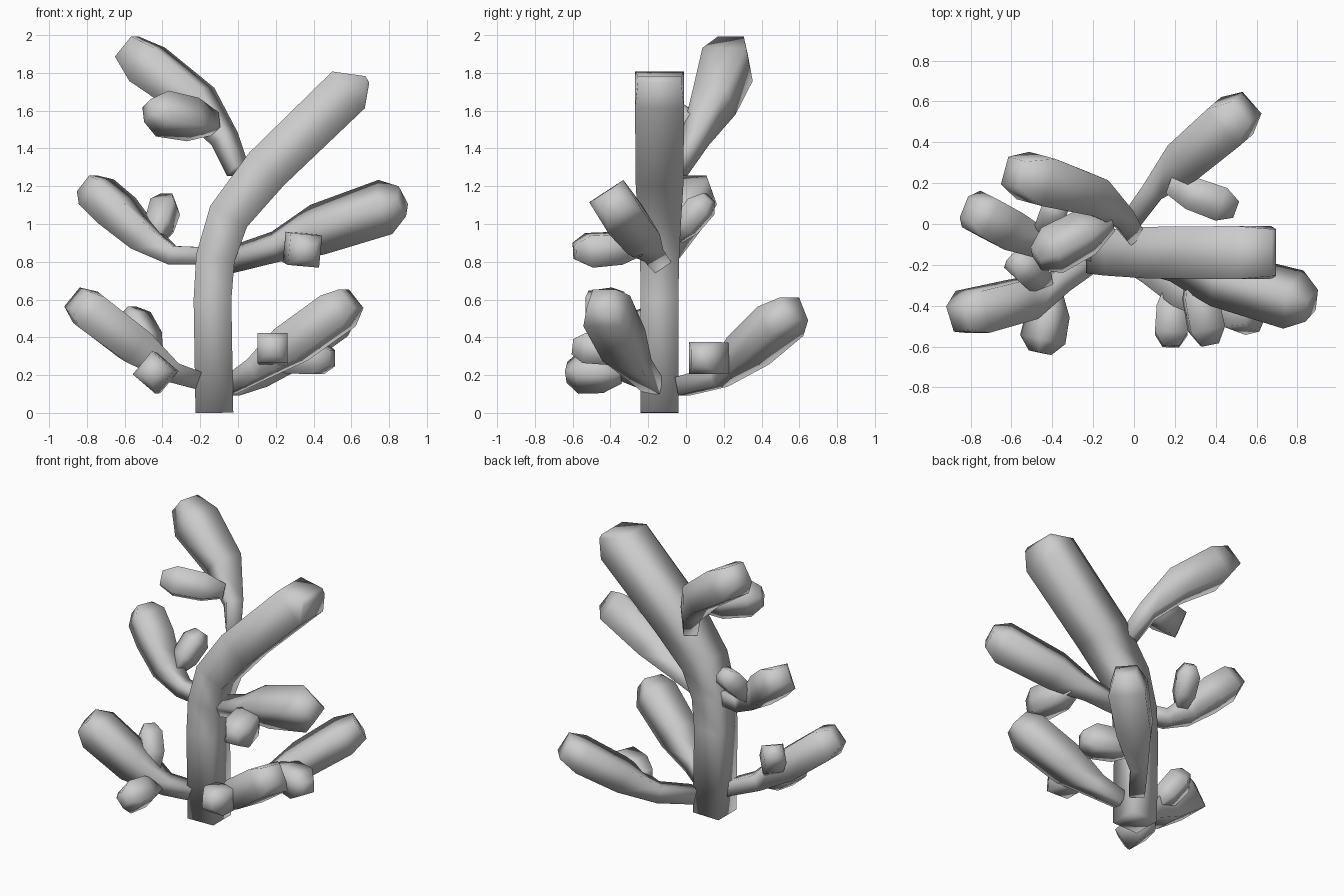
import bpy, bmesh
from math import cos, sin, radians
from mathutils import Vector

if "Cube" in bpy.data.objects:
    bpy.data.objects.remove(bpy.data.objects["Cube"])


def tube(name, rings, ref=(0, 0, 1), roll=0):
    """Smooth-shaded square tube; each ring is (x, y, z, half width[, half height])."""
    bm = bmesh.new()
    c, s = cos(radians(roll)), sin(radians(roll))
    pts = [Vector(r[:3]) for r in rings]
    loops = []
    for i, r in enumerate(rings):
        d = (pts[min(i + 1, len(pts) - 1)] - pts[max(i - 1, 0)]).normalized()
        side0 = d.cross(Vector(ref)).normalized()
        up0 = side0.cross(d)
        side, up = side0 * c + up0 * s, up0 * c - side0 * s
        w, h = r[3], r[-1]
        loops.append([bm.verts.new(pts[i] + side * w * a + up * h * b)
                      for a, b in ((-1, -1), (1, -1), (1, 1), (-1, 1))])
    for a, b in zip(loops, loops[1:]):
        for k in range(4):
            bm.faces.new((a[k], a[(k + 1) % 4], b[(k + 1) % 4], b[k]))
    bm.faces.new(loops[0][::-1])
    bm.faces.new(loops[-1])
    bmesh.ops.recalc_face_normals(bm, faces=bm.faces)
    me = bpy.data.meshes.new(name)
    bm.to_mesh(me)
    bm.free()
    for p in me.polygons:
        p.use_smooth = True
    ob = bpy.data.objects.new(name, me)
    bpy.context.collection.objects.link(ob)
    return ob


def bud(name, a, b, r, roll):
    """Short bud swelling in the middle, from attachment a to tip b."""
    a, b = Vector(a), Vector(b)
    tube(name, [(*a.lerp(b, t), r * s)
                for t, s in ((0, .5), (.33, .95), (.78, 1), (1, .5))], roll=roll)


# Leaning trunk with a ridged end
tube("trunk", [(-.125, -.14, 0, .1), (-.135, -.14, .6, .1), (-.12, -.14, .82, .103),
               (-.05, -.14, 1.04, .112), (.15, -.14, 1.29, .126),
               (.585, -.14, 1.71, .13), (.685, -.14, 1.765, .02, .115)], ref=(0, 1, 0))

# Branches: thin neck swelling into a blunt tip
tube("upper_left_branch", [(0, -.05, 1.28, .045), (-.07, .05, 1.45, .055),
                           (-.22, .15, 1.65, .095), (-.48, .22, 1.845, .12, .11),
                           (-.59, .25, 1.94, .07)])
tube("middle_left_branch", [(-.13, -.15, .83, .045), (-.35, -.11, .835, .05),
                            (-.5, -.08, .93, .075), (-.64, -.01, 1.07, .1, .09),
                            (-.75, .05, 1.17, .1, .085), (-.8, .07, 1.215, .055)])
tube("middle_right_branch", [(-.07, -.14, .8, .05), (.2, -.2, .88, .06),
                             (.42, -.27, .97, .1), (.78, -.37, 1.09, .108),
                             (.87, -.4, 1.12, .06)], roll=-35)
tube("lower_left_branch", [(-.17, -.16, .16, .045), (-.36, -.28, .22, .055),
                           (-.55, -.37, .36, .1), (-.79, -.43, .545, .105),
                           (-.86, -.46, .605, .065)], roll=10)
tube("lower_back_branch", [(-.04, -.02, .14, .05), (.1, .17, .19, .055),
                           (.27, .33, .33, .11, .085), (.47, .5, .485, .12, .09),
                           (.55, .57, .55, .07)])
tube("lower_right_branch", [(-.05, -.17, .14, .045), (.1, -.25, .23, .06),
                            (.28, -.33, .36, .1), (.53, -.42, .54, .11, .1),
                            (.6, -.45, .605, .065)])

# Buds growing from the branches: start, tip, half width, roll
buds = [
    ((-.12, .02, 1.53), (-.48, -.17, 1.6), .09, -30),
    ((-.44, -.06, .92), (-.37, .12, 1.14), .065, 0),
    ((.3, -.24, .88), (.37, -.59, .855), .085, 5),
    ((-.4, -.34, .21), (-.46, -.63, .215), .08, 40),
    ((-.44, -.3, .31), (-.58, -.17, .54), .07, 0),
    ((.17, .19, .29), (.5, .07, .29), .085, 0),
    ((.19, -.31, .32), (.18, -.6, .35), .08, 0),
]
for i, args in enumerate(buds):
    bud(f"bud_{i + 1}", *args)
